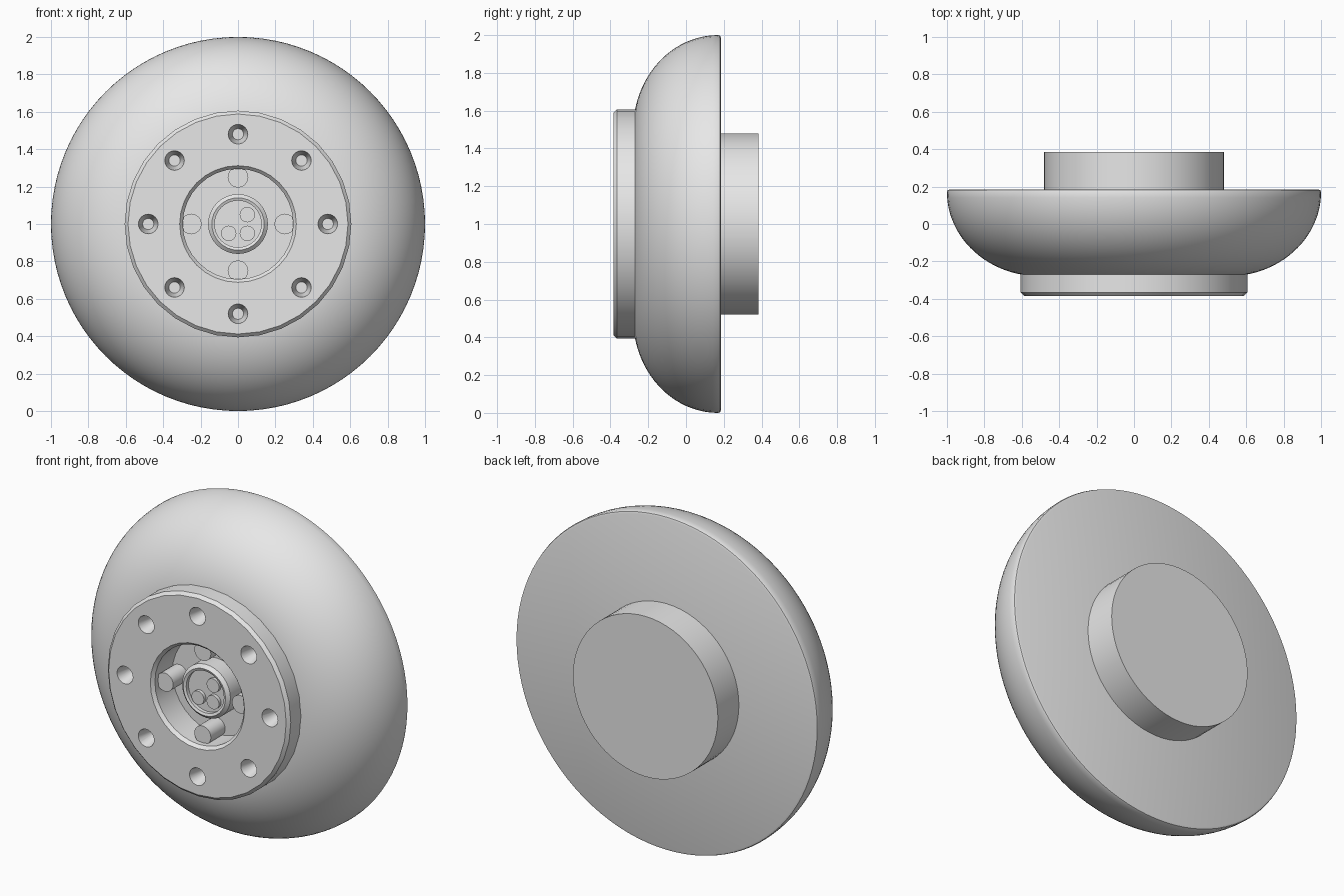
import bpy, bmesh
from math import sin, cos, pi, radians
from mathutils import Matrix, Vector

if "Cube" in bpy.data.objects:
    bpy.data.objects.remove(bpy.data.objects["Cube"], do_unlink=True)

grey = bpy.data.materials.new("plain_grey")
grey.use_nodes = True
grey.diffuse_color = (0.8, 0.8, 0.8, 1)
grey.node_tree.nodes["Principled BSDF"].inputs["Base Color"].default_value = (0.8, 0.8, 0.8, 1)

AXLE = Vector((0, 0, 1))
TURN = Matrix.Rotation(radians(90), 4, "X")  # local +z points to the front


def finish(name, bm):
    bmesh.ops.recalc_face_normals(bm, faces=bm.faces)
    mesh = bpy.data.meshes.new(name)
    bm.to_mesh(mesh)
    bm.free()
    mesh.materials.append(grey)
    obj = bpy.data.objects.new(name, mesh)
    bpy.context.collection.objects.link(obj)
    return obj


def smooth(obj, angle=30):
    bpy.ops.object.select_all(action="DESELECT")
    obj.select_set(True)
    bpy.context.view_layer.objects.active = obj
    bpy.ops.object.shade_smooth_by_angle(angle=radians(angle))


def lathe(name, profile, steps):
    """Spin (radius, y) points about the axle."""
    bm = bmesh.new()
    verts = [bm.verts.new((r, y, 1)) for r, y in profile]
    edges = [bm.edges.new(pair) for pair in zip(verts, verts[1:])]
    bmesh.ops.spin(bm, geom=verts + edges, cent=AXLE, axis=(0, 1, 0),
                   angle=2 * pi, steps=steps)
    bmesh.ops.remove_doubles(bm, verts=bm.verts, dist=0.0005)
    return finish(name, bm)


def cylinders(name, spots, back, front, r_back, r_front, steps=24):
    """Cylinders or cones along the axle at (x, z) spots."""
    bm = bmesh.new()
    for x, z in spots:
        place = Matrix.Translation((x, (back + front) / 2, 1 + z)) @ TURN
        bmesh.ops.create_cone(bm, cap_ends=True, segments=steps, radius1=r_back,
                              radius2=r_front, depth=back - front, matrix=place)
    return finish(name, bm)


def ring(count, radius):
    return [(radius * cos(2 * pi * i / count), radius * sin(2 * pi * i / count))
            for i in range(count)]


# Rounded tyre with a flat back and a softened rear edge
arc = [(0.5 + 0.5 * sin(t), 0.17 - 0.45 * cos(t))
       for t in (pi / 2 * i / 24 for i in range(1, 25))]
tyre = lathe("tyre", [(0.45, -0.15), (0.5, -0.28)] + arc
             + [(0.996, 0.181), (0.985, 0.185), (0, 0.185)], 96)
smooth(tyre, 50)

# Rear drum
drum = cylinders("rear_drum", [(0, 0)], 0.384, 0.18, 0.48, 0.48, 64)
smooth(drum)

# Front wheel plate with chamfered rims and a deep central recess
plate = lathe("wheel_plate", [(0, -0.2), (0.295, -0.2), (0.295, -0.365), (0.312, -0.384),
                              (0.588, -0.384), (0.606, -0.366), (0.606, -0.15),
                              (0, -0.15)], 32)

# Ring of conical pits cut into the plate
cutter = cylinders("pit_cutter", ring(8, 0.48), -0.29, -0.385 - 0.01, 0.03, 0.055)
cutter.hide_render = True
cut = plate.modifiers.new("pits", "BOOLEAN")
cut.operation = "DIFFERENCE"
cut.solver = "EXACT"
cut.object = cutter
bpy.context.view_layer.objects.active = plate
bpy.ops.object.modifier_apply(modifier=cut.name)
bpy.data.objects.remove(cutter, do_unlink=True)
smooth(plate)

# Studs standing in the recess
studs = cylinders("recess_studs", ring(4, 0.25), -0.19, -0.335, 0.055, 0.055)
smooth(studs)

# Central hub cup
hub = lathe("hub_cup", [(0, -0.29), (0.125, -0.29), (0.125, -0.312), (0.14, -0.318),
                        (0.16, -0.3), (0.16, -0.19), (0, -0.19)], 32)
smooth(hub)

# Three pins inside the cup
pins = cylinders("hub_pins", [(0.05, 0.05), (-0.05, -0.05), (0.05, -0.05)],
                 -0.28, -0.31, 0.041, 0.041)
smooth(pins)
